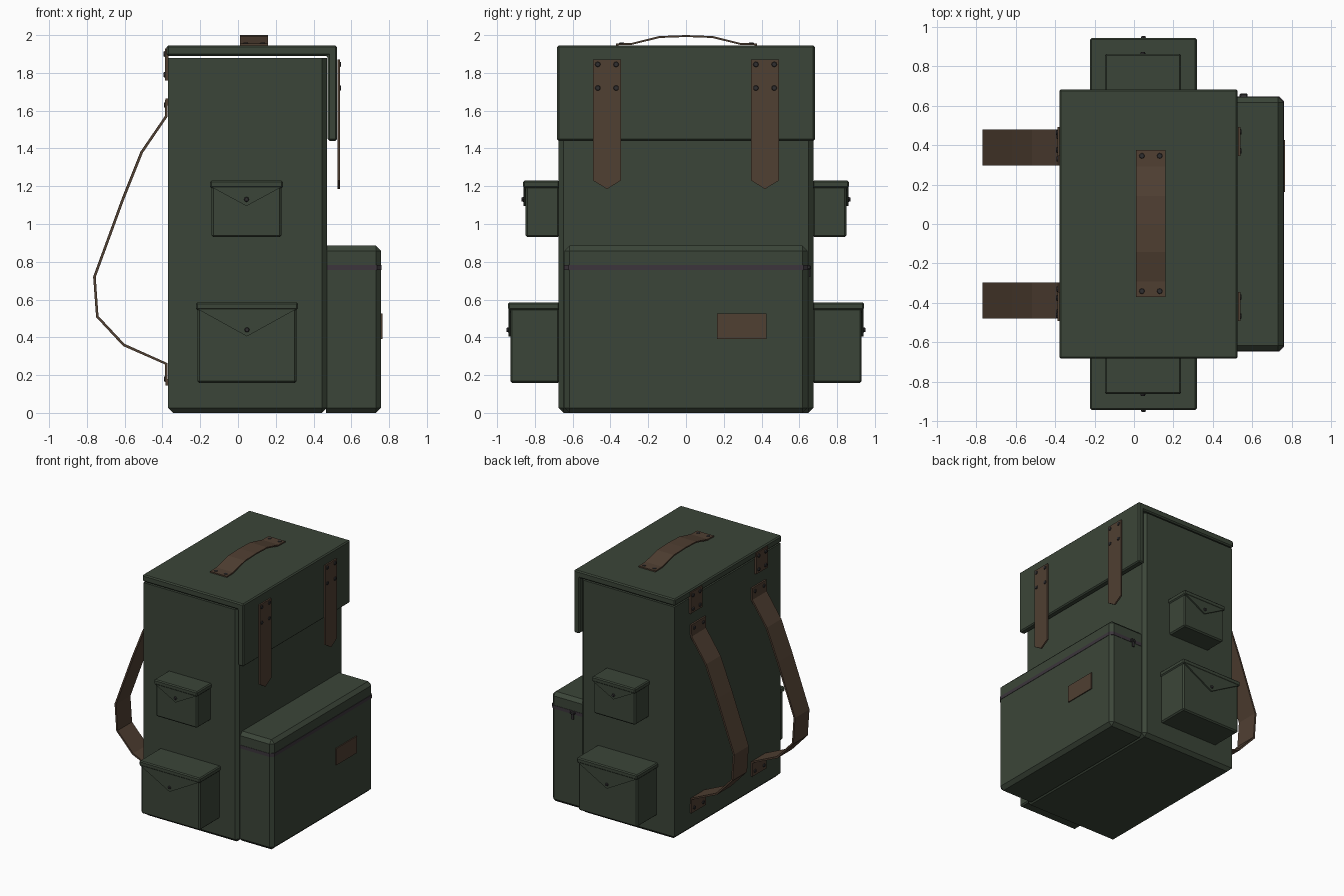
import bpy, bmesh
from mathutils import Vector

if "Cube" in bpy.data.objects:
    bpy.data.objects.remove(bpy.data.objects["Cube"])


def material(name, r, g, b):
    m = bpy.data.materials.new(name)
    m.diffuse_color = (r, g, b, 1)
    m.use_nodes = True
    m.node_tree.nodes["Principled BSDF"].inputs["Base Color"].default_value = m.diffuse_color
    return m


CANVAS = material("canvas", 0.044, 0.060, 0.040)
LEATHER = material("leather", 0.080, 0.050, 0.032)
METAL = material("metal", 0.030, 0.028, 0.030)
ZIP = material("zip", 0.045, 0.036, 0.045)


def finish(bm, name, mat, mirror=False):
    bmesh.ops.recalc_face_normals(bm, faces=bm.faces)
    me = bpy.data.meshes.new(name)
    bm.to_mesh(me)
    bm.free()
    me.materials.append(mat)
    ob = bpy.data.objects.new(name, me)
    bpy.context.collection.objects.link(ob)
    if mirror:
        mod = ob.modifiers.new("mirror", 'MIRROR')
        mod.use_axis = (False, True, False)
    return ob


def prism(name, points, extrude, mat, bevel=0.0, pick=None, mirror=False):
    """Extrude a flat polygon; chamfer the edges whose midpoint passes pick."""
    bm = bmesh.new()
    face = bm.faces.new([bm.verts.new(p) for p in points])
    new = bmesh.ops.extrude_face_region(bm, geom=[face], use_keep_orig=True)["geom"]
    bmesh.ops.translate(bm, vec=extrude,
                        verts=[v for v in new if isinstance(v, bmesh.types.BMVert)])
    bmesh.ops.recalc_face_normals(bm, faces=bm.faces)
    if bevel:
        edges = [e for e in bm.edges
                 if pick is None or pick((e.verts[0].co + e.verts[1].co) / 2)]
        bmesh.ops.bevel(bm, geom=edges, offset=bevel, segments=1, affect='EDGES')
    return finish(bm, name, mat, mirror)


def box(name, x, y, z, mat=CANVAS, **kw):
    pts = [(x[0], y[0], z[0]), (x[1], y[0], z[0]), (x[1], y[1], z[0]), (x[0], y[1], z[0])]
    return prism(name, pts, (0, 0, z[1] - z[0]), mat, **kw)


def ribbon(name, path, side, mirror=False, thickness=0.014):
    """Leather strip following path, widened along the vector side."""
    bm = bmesh.new()
    side = Vector(side) / 2
    rows = [(bm.verts.new(Vector(p) - side), bm.verts.new(Vector(p) + side)) for p in path]
    for a, b in zip(rows, rows[1:]):
        bm.faces.new((a[0], a[1], b[1], b[0]))
    ob = finish(bm, name, LEATHER)
    mod = ob.modifiers.new("thickness", 'SOLIDIFY')
    mod.thickness, mod.offset = thickness, 0
    if mirror:
        ob.modifiers.new("mirror", 'MIRROR').use_axis = (False, True, False)


def rivets(name, centres, axis, mirror=False, r=0.017, depth=0.012):
    bm = bmesh.new()
    rot = Vector(axis).to_track_quat('Z', 'Y').to_matrix().to_4x4()
    for c in centres:
        m = rot.copy()
        m.translation = c
        bmesh.ops.create_cone(bm, cap_ends=True, segments=8, radius1=r,
                              radius2=r * 0.7, depth=depth, matrix=m)
    finish(bm, name, METAL, mirror)


# Main body, chamfered at the bottom and along the two front corners
box("body", (-0.37, 0.47), (-0.675, 0.675), (0, 1.88), bevel=0.026,
    pick=lambda c: c.z < 0.01 or (c.x > 0.46 and abs(c.y) > 0.6 and 0.1 < c.z < 1.8))

# Lid with hanging front flap
lid = [(-0.378, 1.89), (0.475, 1.89), (0.475, 1.44), (0.525, 1.44), (0.525, 1.945), (-0.378, 1.945)]
prism("lid", [(x, -0.682, z) for x, z in lid], (0, 1.364, 0), CANVAS, bevel=0.009)

# Front pocket with zip and label
box("front_pocket", (0.465, 0.757), (-0.643, 0.643), (0, 0.885), bevel=0.027,
    pick=lambda c: c.x > 0.48)
band = [(0.47, -0.646), (0.735, -0.646), (0.76, -0.621), (0.76, 0.621), (0.735, 0.646), (0.47, 0.646)]
prism("zip_band", [(x, y, 0.757) for x, y in band], (0, 0, 0.027), ZIP)
box("zip_slider", (0.535, 0.575), (0.64, 0.662), (0.758, 0.783), METAL, bevel=0.006)
box("zip_pull", (0.545, 0.565), (0.65, 0.658), (0.72, 0.765), METAL)
box("label", (0.755, 0.765), (0.163, 0.425), (0.39, 0.525), LEATHER)

# Side pockets: pouch, lid, pointed flap and snap, on both sides
for tag, x0, x1, z0, z1, y, drop in (("upper", -0.14, 0.23, 0.93, 1.23, 0.85, 0.13),
                                     ("lower", -0.215, 0.31, 0.158, 0.585, 0.93, 0.175)):
    cx = (x0 + x1) / 2
    box(tag + "_side_pocket", (x0, x1), (0.67, y), (z0, z1 - 0.01), bevel=0.01, mirror=True)
    box(tag + "_pocket_lid", (x0 - 0.008, x1 + 0.008), (0.67, y + 0.012), (z1 - 0.04, z1),
        bevel=0.008, mirror=True)
    prism(tag + "_pocket_flap",
          [(x0, y - 0.002, z1 - 0.035), (x1, y - 0.002, z1 - 0.035), (cx, y - 0.002, z1 - drop - 0.005)],
          (0, 0.013, 0), CANVAS, mirror=True)
    rivets(tag + "_pocket_snap", [(cx, y + 0.015, z1 - drop + 0.03)], (0, 1, 0), mirror=True, r=0.014)

# Pointed leather straps on the lid flap
strap = [(0.345, 1.87), (0.345, 1.23), (0.418, 1.185), (0.492, 1.23), (0.492, 1.87)]
prism("flap_strap", [(0.527, y, z) for y, z in strap], (0.012, 0, 0), LEATHER, mirror=True)
rivets("flap_strap_rivets", [(0.539, y, z) for y in (0.37, 0.467) for z in (1.72, 1.845)],
       (1, 0, 0), mirror=True)

# Top carrying handle
ribbon("top_handle", [(0.085, y, z) for y, z in
                      ((-0.37, 1.951), (-0.29, 1.953), (-0.14, 1.99), (0, 1.995),
                       (0.14, 1.99), (0.29, 1.953), (0.375, 1.951))], (0.15, 0, 0), thickness=0.01)
rivets("handle_rivets", [(x, y, 1.956) for x in (0.04, 0.13) for y in (-0.34, 0.345)],
       (0, 0, 1), depth=0.008)

# Shoulder straps and their rivets
shoulder = [(-0.378, 1.665), (-0.38, 1.57), (-0.51, 1.38), (-0.61, 1.13), (-0.76, 0.72),
            (-0.745, 0.51), (-0.605, 0.36), (-0.38, 0.26), (-0.378, 0.145)]
ribbon("shoulder_strap", [(x, 0.387, z) for x, z in shoulder], (0, 0.183, 0), mirror=True)
rivets("shoulder_strap_rivets", [(-0.386, y, z) for y in (0.33, 0.444) for z in (0.18, 1.63)],
       (-1, 0, 0), mirror=True)

# Leather hinge tabs joining the lid to the back
box("hinge_tab", (-0.387, -0.368), (0.345, 0.492), (1.76, 1.93), LEATHER, mirror=True)
rivets("hinge_rivets", [(-0.389, y, z) for y in (0.375, 0.462) for z in (1.79, 1.9)],
       (-1, 0, 0), mirror=True)
